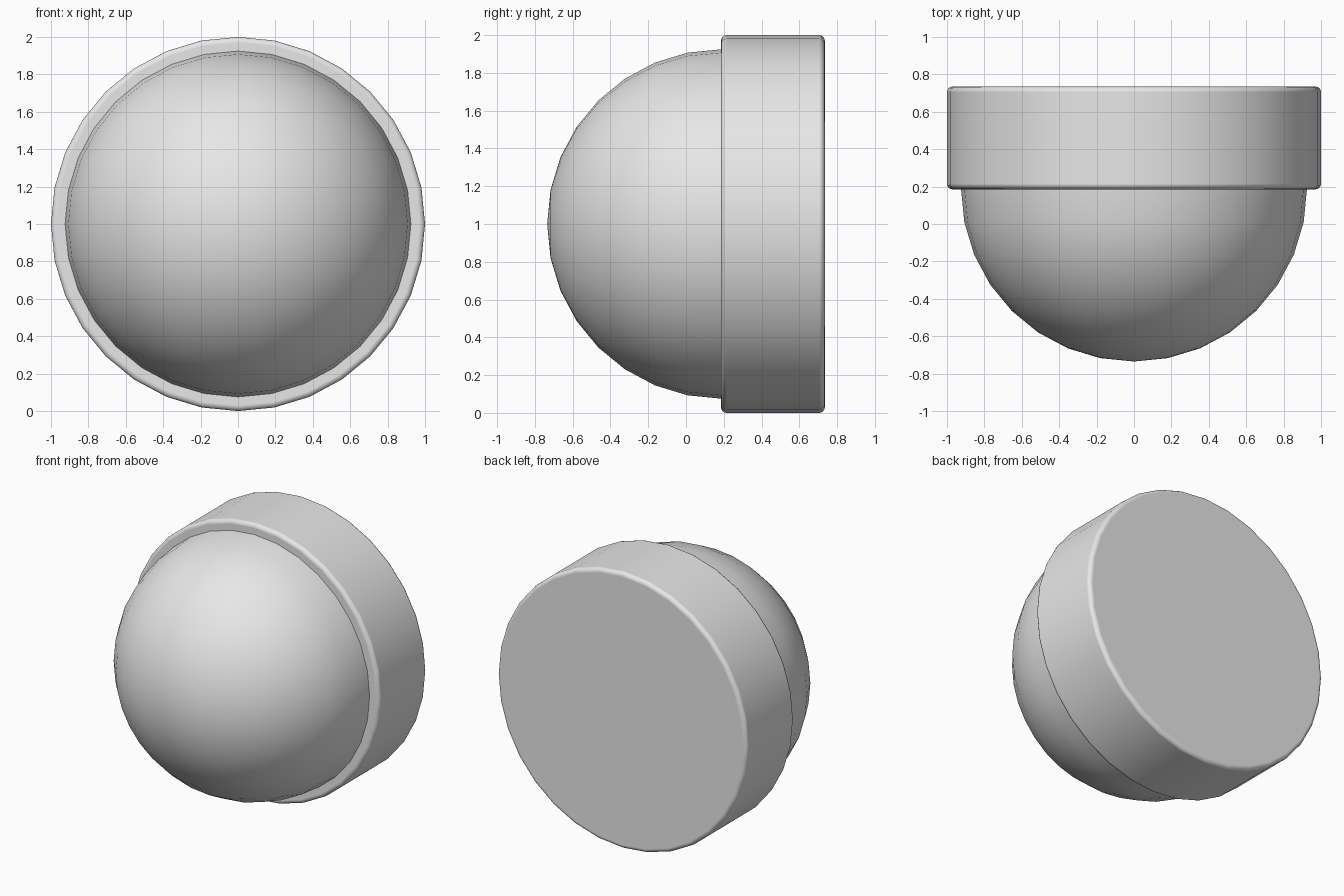
import bpy, bmesh, math
from mathutils import Matrix

cube = bpy.data.objects.get("Cube")
if cube:
    bpy.data.objects.remove(cube, do_unlink=True)

SIDES = 32
HALF_DEPTH = 0.735
RIM_FRONT = 0.185
DOME_RADIUS = 0.925

# Single grey finish
grey = bpy.data.materials.new("light_grey")
grey.use_nodes = True
colour = (0.8, 0.8, 0.8, 1)
grey.diffuse_color = colour
grey.node_tree.nodes["Principled BSDF"].inputs["Base Color"].default_value = colour


def add_part(name, bm, y):
    """Turn the part's axis from +z to -y and place it at depth y."""
    bm.transform(Matrix.Translation((0, y, 1)) @ Matrix.Rotation(math.pi / 2, 4, "X"))
    mesh = bpy.data.meshes.new(name)
    bm.to_mesh(mesh)
    bm.free()
    mesh.materials.append(grey)
    obj = bpy.data.objects.new(name, mesh)
    bpy.context.collection.objects.link(obj)
    bpy.ops.object.select_all(action="DESELECT")
    obj.select_set(True)
    bpy.context.view_layer.objects.active = obj
    bpy.ops.object.shade_smooth_by_angle(angle=math.radians(40))
    return obj


# Round base with softened rims
bm = bmesh.new()
bmesh.ops.create_cone(bm, cap_ends=True, segments=SIDES, radius1=1, radius2=1,
                      depth=HALF_DEPTH - RIM_FRONT)
base = add_part("round_base", bm, (HALF_DEPTH + RIM_FRONT) / 2)
bevel = base.modifiers.new("soft_rim", "BEVEL")
bevel.width = 0.03
bevel.segments = 4
bevel.harden_normals = True

# Front dome, half a sphere with its pole facing forward
bm = bmesh.new()
bmesh.ops.create_uvsphere(bm, u_segments=SIDES, v_segments=SIDES // 2, radius=DOME_RADIUS)
bmesh.ops.delete(bm, geom=[v for v in bm.verts if v.co.z < -0.01], context="VERTS")
add_part("front_dome", bm, DOME_RADIUS - HALF_DEPTH)
